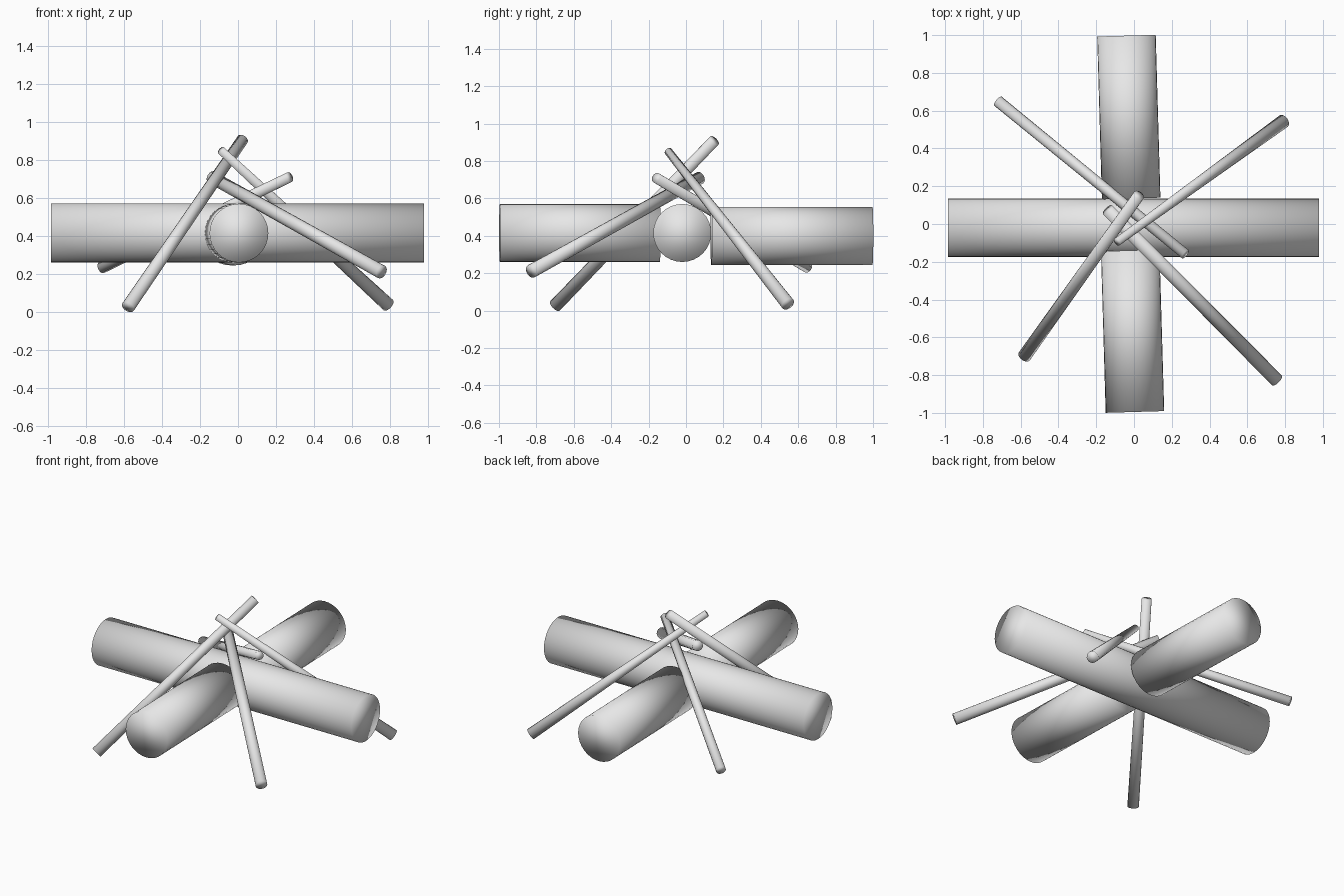
import bpy
from mathutils import Vector

cube = bpy.data.objects.get("Cube")
if cube:
    bpy.data.objects.remove(cube, do_unlink=True)

# Single wood colour
wood = bpy.data.materials.new("plain_grey")
wood.use_nodes = True
grey = (0.8, 0.8, 0.8, 1)
wood.diffuse_color = grey
wood.node_tree.nodes["Principled BSDF"].inputs["Base Color"].default_value = grey


def pole(name, start, end, r_start, r_end, sides):
    """Capped, fully smooth-shaded round pole between two points."""
    a, b = Vector(start), Vector(end)
    axis = b - a
    bpy.ops.mesh.primitive_cone_add(
        vertices=sides, radius1=r_start, radius2=r_end, depth=axis.length,
        location=(a + b) / 2, rotation=axis.to_track_quat('Z', 'Y').to_euler())
    obj = bpy.context.object
    obj.name = name
    obj.data.materials.append(wood)
    bpy.ops.object.shade_smooth()
    return obj


# Thick logs: one across, two shorter ones meeting it
LOG = 0.155
pole("cross_log", (-0.985, -0.02, 0.415), (0.98, -0.02, 0.415), LOG, LOG, 32)
pole("front_log", (0.005, -0.995, 0.415), (-0.02, -0.14, 0.415), LOG, LOG, 32)
pole("back_log", (-0.04, 0.997, 0.40), (-0.015, 0.135, 0.40), LOG, LOG, 32)

# Thin sticks leaning together, from foot to tip
sticks = {
    "front_right_stick": ((-0.58, -0.70, 0.025), (0.025, 0.152, 0.91), 0.036, 0.031),
    "front_left_stick": ((0.757, -0.828, 0.21), (-0.14, 0.075, 0.71), 0.037, 0.034),
    "back_left_stick": ((0.793, 0.545, 0.035), (-0.09, -0.095, 0.852), 0.037, 0.022),
    "back_right_stick": ((-0.72, 0.65, 0.232), (0.272, -0.16, 0.71), 0.031, 0.028),
}
for name, (foot, tip, r_foot, r_tip) in sticks.items():
    pole(name, foot, tip, r_foot, r_tip, 16)
